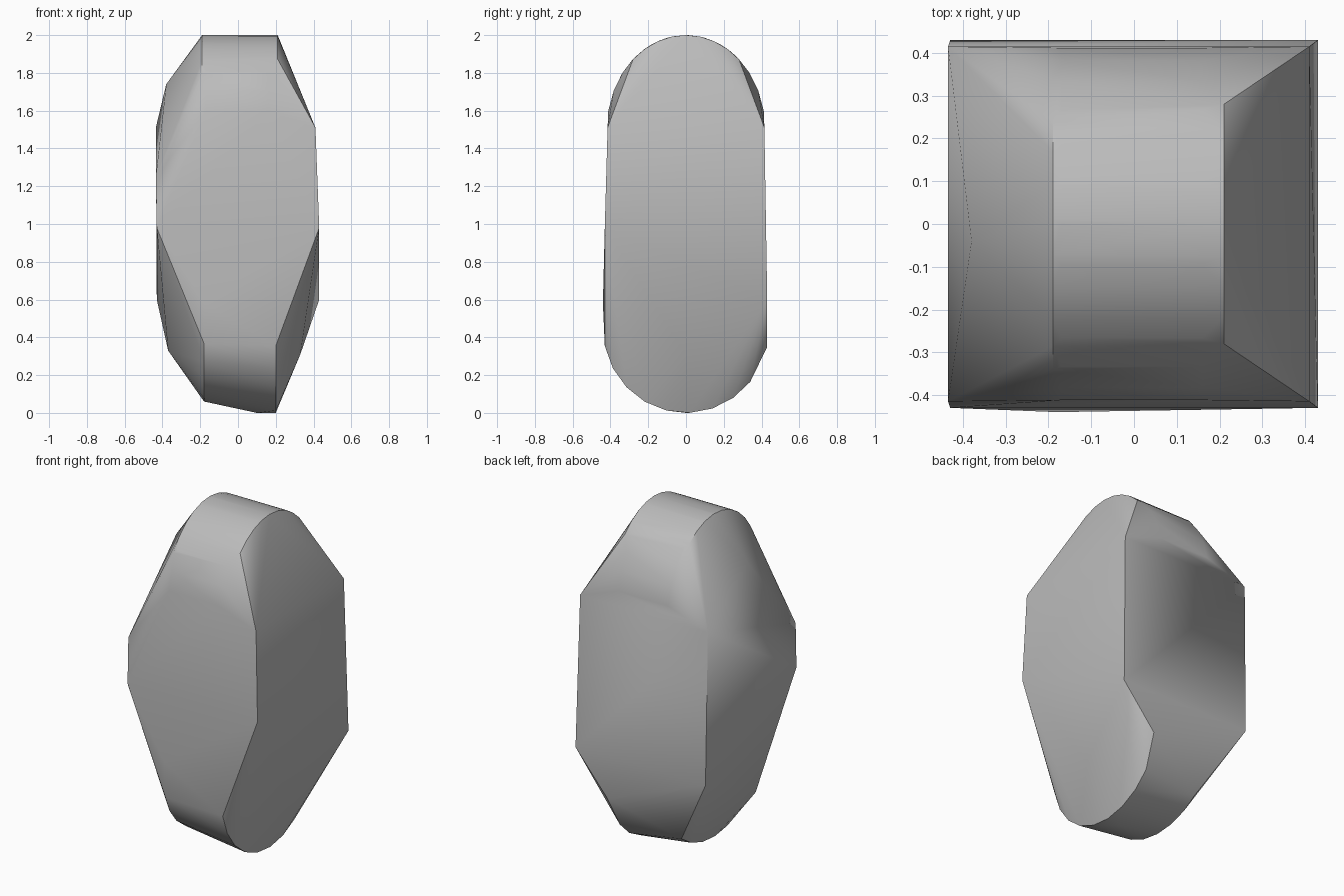
import bpy
import bmesh
from math import asin, sin, cos, radians

cube = bpy.data.objects.get("Cube")
if cube:
    bpy.data.objects.remove(cube, do_unlink=True)


def arc(x, y_start, y_end, half_width, base, height, steps=8):
    """Points on an elliptical arc in the plane of constant x."""
    first, last = asin(y_start / half_width), asin(y_end / half_width)
    points = []
    for i in range(steps + 1):
        angle = first + (last - first) * i / steps
        points.append((x, half_width * sin(angle), base + height * cos(angle)))
    return points


# Rounded crown: two rims, with slightly inset shoulders on front and back
points = arc(-0.19, -0.34, 0.24, half_width=0.42, base=1.5, height=0.5)
points += arc(0.21, -0.28, 0.28, half_width=0.42, base=1.5, height=0.5)
for x in (-0.17, 0.16):
    points += arc(x, -0.412, 0.412, half_width=0.42, base=1.5, height=0.5, steps=12)

# Rounded foot: the left rim sits a little higher than the right one
points += arc(0.2, -0.43, 0.34, half_width=0.44, base=0.45, height=-0.45)
points += arc(-0.18, -0.43, 0.3, half_width=0.44, base=0.45, height=-0.39)
points += [(0.1, 0, 0), (0.22, 0.43, 0.35), (-0.18, -0.44, 0.58)]

# Upright corners of the body
corners = [(-1, -1, 1.25, 0.98), (1, -1, 1.51, 0.98),
           (-1, 1, 1.51, 0.6), (1, 1, 1.51, 0.6)]
for sx, sy, top, bottom in corners:
    points.append((sx * (0.435 if sx < 0 else 0.41), sy * 0.415, top))
    points.append((sx * 0.43, sy * 0.43, bottom))

# Chipped bulges on the sides
points += [(-0.38, -0.04, 1.74), (-0.37, -0.13, 0.33), (0.33, 0, 0.31)]

# Wrap the stone around its rims and corners
bm = bmesh.new()
for point in points:
    bm.verts.new(point)
result = bmesh.ops.convex_hull(bm, input=bm.verts)
bmesh.ops.delete(bm, geom=[v for v in bm.verts if not v.link_faces], context="VERTS")
bmesh.ops.dissolve_limit(bm, angle_limit=radians(1), verts=bm.verts, edges=bm.edges)
bmesh.ops.recalc_face_normals(bm, faces=bm.faces)
mesh = bpy.data.meshes.new("stone")
bm.to_mesh(mesh)
bm.free()
stone = bpy.data.objects.new("stone", mesh)
bpy.context.collection.objects.link(stone)

# Plain grey stone
grey = bpy.data.materials.new("stone grey")
grey.use_nodes = True
colour = (0.5, 0.5, 0.5, 1)
grey.diffuse_color = colour
grey.node_tree.nodes["Principled BSDF"].inputs["Base Color"].default_value = colour
mesh.materials.append(grey)

bpy.ops.object.select_all(action="DESELECT")
stone.select_set(True)
bpy.context.view_layer.objects.active = stone
bpy.ops.object.shade_smooth_by_angle(angle=radians(30))
